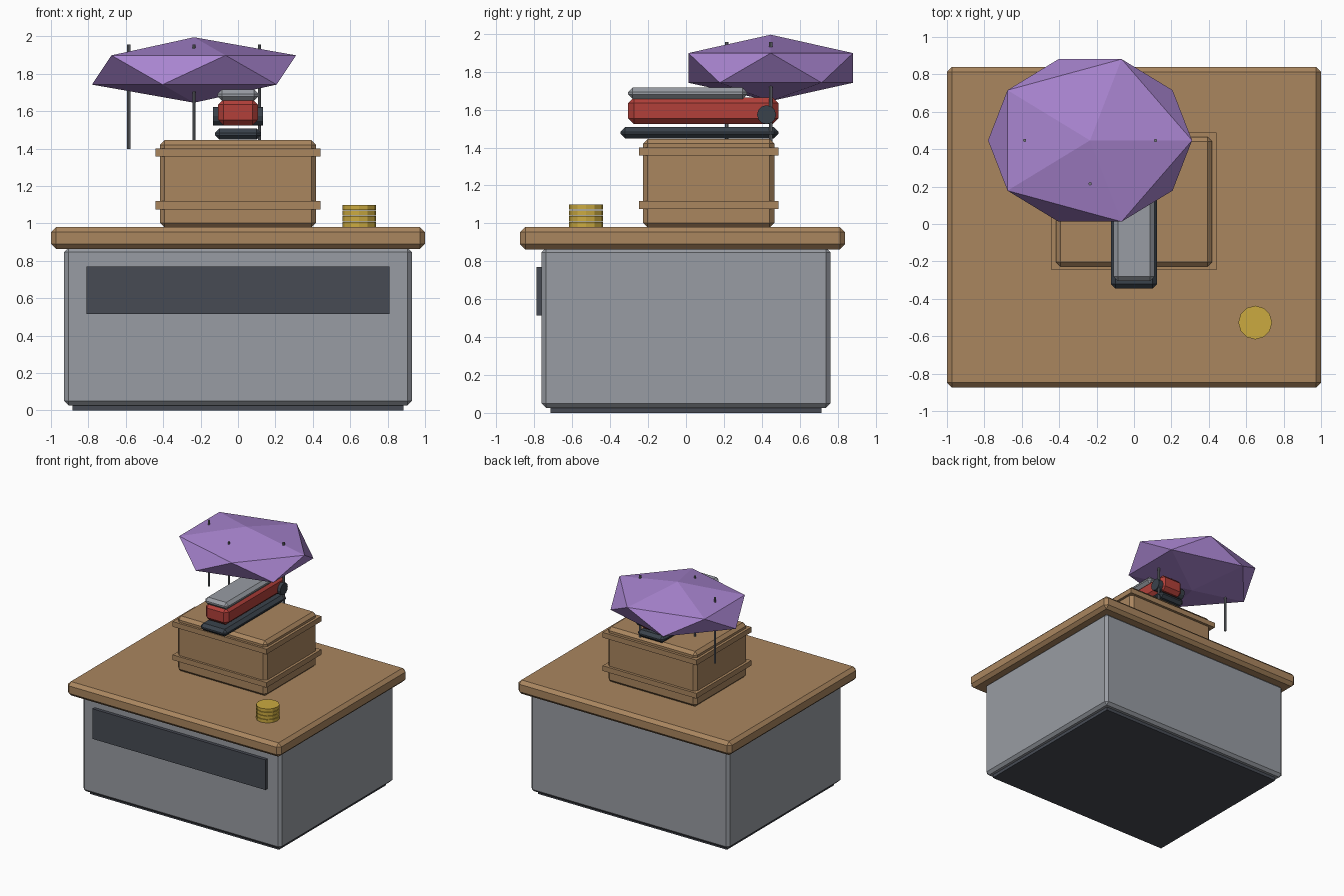
import bpy
import math

if "Cube" in bpy.data.objects:
    bpy.data.objects.remove(bpy.data.objects["Cube"])


def material(name, r, g, b):
    m = bpy.data.materials.new(name)
    lin = [((c / 255 + 0.055) / 1.055) ** 2.4 for c in (r, g, b)]
    m.diffuse_color = (*lin, 1)
    m.use_nodes = True
    m.node_tree.nodes["Principled BSDF"].inputs["Base Color"].default_value = m.diffuse_color
    return m


WOOD = material("wood", 170, 134, 95)
GREY = material("cabinet grey", 152, 156, 163)
DARK = material("dark panel", 71, 75, 84)
BLACK = material("dark slate", 58, 66, 75)
RED = material("red", 178, 64, 58)
STEEL = material("steel", 120, 124, 130)
GOLD = material("gold", 203, 170, 64)
PURPLE = material("purple", 168, 132, 207)


def finish(name, mat):
    ob = bpy.context.object
    ob.name = name
    ob.data.materials.append(mat)
    return ob


def box(name, mat, x, y, z, bevel=0):
    """Box from (min, max) ranges with an optional chamfer."""
    spans = (x, y, z)
    bpy.ops.mesh.primitive_cube_add(size=1, location=[(a + b) / 2 for a, b in spans])
    ob = finish(name, mat)
    ob.scale = [b - a for a, b in spans]
    bpy.ops.object.transform_apply(location=False, rotation=False, scale=True)
    if bevel:
        mod = ob.modifiers.new("chamfer", 'BEVEL')
        mod.width = bevel
        mod.segments = 1
    return ob


def rod(name, mat, radius, depth, loc, sides=12, rot=(0, 0, 0)):
    bpy.ops.mesh.primitive_cylinder_add(vertices=sides, radius=radius, depth=depth,
                                        location=loc, rotation=rot)
    return finish(name, mat)


# Counter: plinth, cabinet, front panel, worktop
box("plinth", DARK, (-0.885, 0.885), (-0.715, 0.715), (0, 0.05))
box("cabinet", GREY, (-0.93, 0.93), (-0.762, 0.762), (0.027, 0.87), 0.023)
box("front_panel", DARK, (-0.81, 0.81), (-0.79, -0.755), (0.515, 0.77))
box("worktop", WOOD, (-1, 1), (-0.875, 0.84), (0.863, 0.98), 0.027)

# Crate with two bands
box("crate", WOOD, (-0.418, 0.418), (-0.228, 0.466), (0.978, 1.445), 0.025)
for i, z in enumerate((1.075, 1.357)):
    box(f"crate_band_{i + 1}", WOOD, (-0.44, 0.44), (-0.247, 0.488), (z, z + 0.044))

# Stapler: base, body, top cover, hinge
box("stapler_base", BLACK, (-0.124, 0.124), (-0.345, 0.487), (1.447, 1.507), 0.024)
box("stapler_body", RED, (-0.107, 0.107), (-0.305, 0.487), (1.523, 1.665), 0.03)
box("stapler_cover", GREY, (-0.11, 0.11), (-0.305, 0.322), (1.655, 1.716), 0.024)
rod("stapler_hinge", BLACK, 0.05, 0.268, (0, 0.425, 1.573), 12, (0, math.pi / 2, 0))

# Stack of coins
for i in range(4):
    rod(f"coin_{i + 1}", GOLD, 0.09, 0.027, (0.648, -0.527, 0.994 + i * 0.0305), 12)

# Faceted canopy on thin poles
bpy.ops.mesh.primitive_ico_sphere_add(subdivisions=1, radius=1, location=(-0.235, 0.447, 1.82))
finish("canopy", PURPLE).scale = (0.61, 0.511, 0.175)
for i, (x, y) in enumerate(((-0.585, 0.447), (0.115, 0.447), (-0.235, 0.215))):
    rod(f"pole_{i + 1}", STEEL, 0.009, 0.558, (x, y, 1.677), 8)
